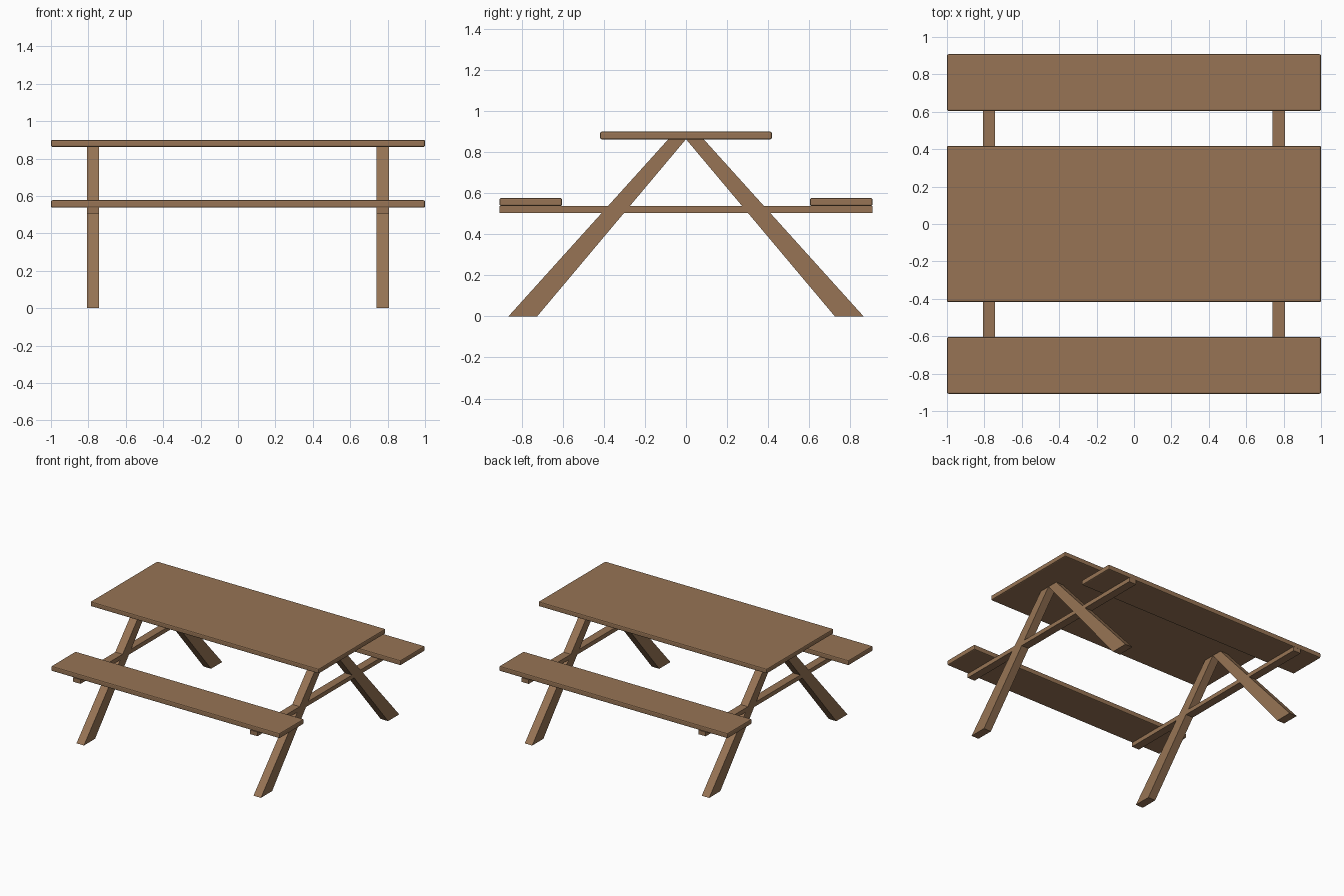
import bpy
import bmesh

default = bpy.data.objects.get("Cube")
if default:
    bpy.data.objects.remove(default, do_unlink=True)

wood = bpy.data.materials.new("brown_wood")
wood.use_nodes = True
colour = (0.31, 0.175, 0.09, 1)
wood.diffuse_color = colour
wood.node_tree.nodes["Principled BSDF"].inputs["Base Color"].default_value = colour


def extrude_profile(name, profile, x0, x1, bevel=0):
    """Sweep a (y, z) outline along x, optionally rounding its edges."""
    bm = bmesh.new()
    face = bm.faces.new([bm.verts.new((x0, y, z)) for y, z in profile])
    swept = bmesh.ops.extrude_face_region(bm, geom=[face])["geom"]
    verts = [v for v in swept if isinstance(v, bmesh.types.BMVert)]
    bmesh.ops.translate(bm, verts=verts, vec=(x1 - x0, 0, 0))
    bmesh.ops.recalc_face_normals(bm, faces=bm.faces)
    mesh = bpy.data.meshes.new(name)
    bm.to_mesh(mesh)
    bm.free()
    mesh.materials.append(wood)
    obj = bpy.data.objects.new(name, mesh)
    bpy.context.collection.objects.link(obj)
    if bevel:
        mod = obj.modifiers.new("Rounded edges", "BEVEL")
        mod.width = bevel
        mod.segments = 2
    return obj


def board(name, y0, y1, z0, z1, x0=-1, x1=1, bevel=0):
    outline = [(y0, z0), (y1, z0), (y1, z1), (y0, z1)]
    return extrude_profile(name, outline, x0, x1, bevel)


# Table top
board("table_top", -0.418, 0.418, 0.862, 0.9, bevel=0.008)

# Benches
for side, y0, y1 in (("front", -0.908, -0.604), ("back", 0.604, 0.908)):
    board(side + "_bench", y0, y1, 0.537, 0.577, bevel=0.008)

# Trestles: two splayed legs and one bench support at each end
leg = [(0.725, 0), (0.865, 0), (0.086, 0.863), (0, 0.863)]
for end, x in (("right", -0.776), ("left", 0.774)):
    x0, x1 = x - 0.0325, x + 0.0325
    board(end + "_bench_support", -0.908, 0.908, 0.504, 0.537, x0, x1)
    for side, sign in (("front", -1), ("back", 1)):
        outline = [(sign * y, z) for y, z in leg]
        extrude_profile(f"{side}_{end}_leg", outline, x0, x1)
